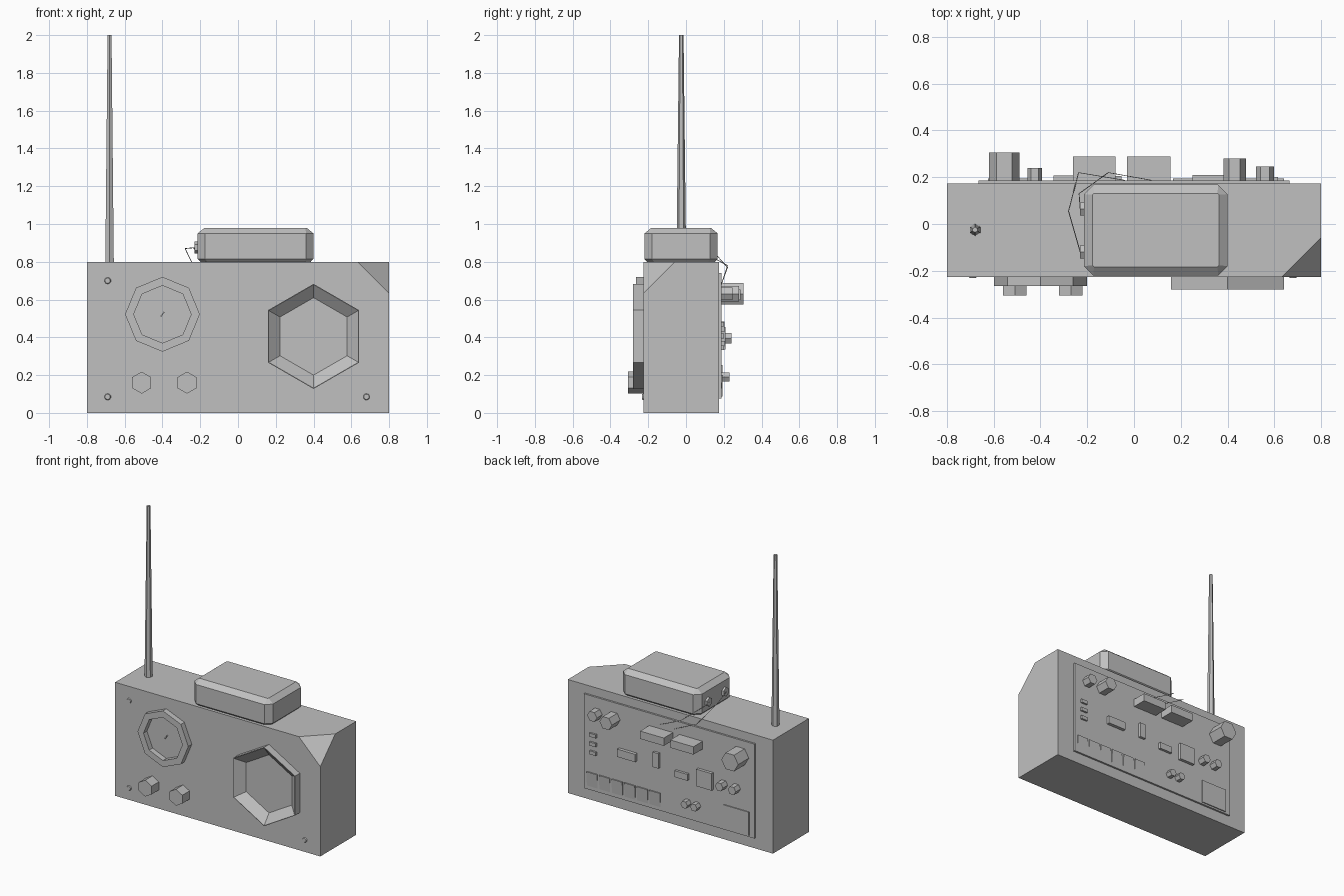
import bpy, bmesh
from math import sin, cos, pi
from mathutils import Vector

cube = bpy.data.objects.get("Cube")
if cube:
    bpy.data.objects.remove(cube)

grey = bpy.data.materials.new("plain_grey")
grey.use_nodes = True
tone = (0.53, 0.53, 0.53, 1)
grey.diffuse_color = tone
grey.node_tree.nodes["Principled BSDF"].inputs["Base Color"].default_value = tone

FRONT, BACK, TOP = -0.226, 0.174, 0.8
BOARD = BACK + 0.013


def finish(name, bm):
    bmesh.ops.recalc_face_normals(bm, faces=bm.faces)
    mesh = bpy.data.meshes.new(name)
    bm.to_mesh(mesh)
    bm.free()
    mesh.materials.append(grey)
    ob = bpy.data.objects.new(name, mesh)
    bpy.context.collection.objects.link(ob)
    return ob


def loft(name, rings, loop=False):
    """Skin a list of equal-sized point rings; cap the ends unless looped."""
    bm = bmesh.new()
    vs = [[bm.verts.new(p) for p in ring] for ring in rings]
    n = len(vs[0])
    pairs = list(zip(vs, vs[1:])) + ([(vs[-1], vs[0])] if loop else [])
    for a, b in pairs:
        for i in range(n):
            j = (i + 1) % n
            bm.faces.new((a[i], a[j], b[j], b[i]))
    if not loop:
        bm.faces.new(vs[0])
        bm.faces.new(vs[-1])
    return finish(name, bm)


def ring(centre, r, n, axis="y", turn=pi / 2):
    x, y, z = centre
    pts = []
    for i in range(n):
        a = turn + 2 * pi * i / n
        c, s = r * cos(a), r * sin(a)
        pts.append({"x": (x, y + c, z + s), "y": (x + c, y, z + s),
                    "z": (x + c, y + s, z)}[axis])
    return pts


def block(name, x, z, w, h, y0, y1):
    def rect(y):
        return [(x + i * w / 2, y, z + j * h / 2)
                for i, j in ((-1, -1), (1, -1), (1, 1), (-1, 1))]
    return loft(name, [rect(y0), rect(y1)])


def post(name, x, z, r, y0, y1, turn=pi / 2):
    return loft(name, [ring((x, y0, z), r, 6, "y", turn),
                       ring((x, y1, z), r, 6, "y", turn)])


# Case with one sliced-off top corner
case = block("case", 0, TOP / 2, 1.6, TOP, FRONT, BACK)
bm = bmesh.new()
bm.from_mesh(case.data)
cut = bmesh.ops.bisect_plane(bm, geom=bm.verts[:] + bm.edges[:] + bm.faces[:],
                             plane_co=(0.8 - 0.167, FRONT, TOP),
                             plane_no=(1, -1, 1), clear_outer=True)
bmesh.ops.holes_fill(bm, edges=bm.edges[:])
bmesh.ops.recalc_face_normals(bm, faces=bm.faces)
bm.to_mesh(case.data)
bm.free()

# Tapered antenna
loft("antenna", [ring((-0.68, -0.025, 0.79), 0.026, 6, "z"),
                 ring((-0.68, -0.025, 2), 0.012, 6, "z")])


# Battery pack on top with chamfered edges
def pack_ring(z, inset, c):
    hx, hy = 0.307 - inset, 0.194 - inset
    return [(0.093 + x, -0.026 + y, z) for x, y in (
        (hx - c, -hy), (hx, c - hy), (hx, hy - c), (hx - c, hy),
        (c - hx, hy), (-hx, hy - c), (-hx, c - hy), (c - hx, -hy))]


loft("battery_pack", [pack_ring(0.8, 0.015, 0.035), pack_ring(0.815, 0, 0.04),
                      pack_ring(0.95, 0, 0.04), pack_ring(0.98, 0.037, 0.006)])
for y in (-0.12, 0.065):
    loft("battery_terminal", [ring((-0.2, y, 0.875), 0.032, 6, "x"),
                              ring((-0.23, y, 0.875), 0.032, 6, "x")])

# Octagonal dial rim and its small pointer
dial = (-0.4, 0.522)
rim = [(0.198, FRONT), (0.198, -0.265), (0.152, -0.265), (0.152, FRONT)]
loft("dial_rim", [ring((dial[0], y, dial[1]), r, 8) for r, y in rim], loop=True)
pointer = block("dial_pointer", 0, 0, 0.006, 0.03, FRONT - 0.01, FRONT)
pointer.location = (dial[0], 0, dial[1])
pointer.rotation_euler = (0, pi / 5, 0)

# Hexagonal speaker horn
horn = [(0.278, FRONT), (0.278, -0.28), (0.274, -0.28), (0.205, FRONT)]
loft("speaker_horn", [ring((0.4, y, 0.405), r, 6) for r, y in horn], loop=True)

# Front knobs and screws
for x in (-0.51, -0.27):
    post("knob", x, 0.16, 0.058, FRONT, -0.306)
for x, z in ((-0.69, 0.7), (-0.69, 0.085), (0.68, 0.085)):
    screw = loft("screw", [ring((x, FRONT + 0.004, z), 0.02, 10),
                           ring((x, FRONT - 0.006, z), 0.014, 10)])

# Circuit board on the back
block("circuit_board", 0, 0.408, 1.33, 0.665, BACK - 0.005, BOARD)

# Upright components: x, z, radius, outer y
for x, z, r, y in ((0.56, 0.63, 0.038, 0.247), (0.43, 0.63, 0.048, 0.28),
                   (-0.555, 0.63, 0.066, 0.305), (-0.425, 0.395, 0.031, 0.24),
                   (-0.525, 0.395, 0.031, 0.24), (-0.145, 0.19, 0.027, 0.23),
                   (-0.22, 0.19, 0.027, 0.23)):
    post("capacitor", x, z, r, BACK, y, 0)

# Box components: name, x, z, width, height, outer y
for name, x, z, w, h, y in (
        ("transformer", 0.063, 0.625, 0.185, 0.055, 0.289),
        ("transformer", -0.17, 0.625, 0.18, 0.055, 0.289),
        ("long_chip", 0.32, 0.405, 0.14, 0.055, 0.21),
        ("tall_chip", 0.095, 0.43, 0.045, 0.105, 0.205),
        ("short_chip", -0.104, 0.375, 0.1, 0.045, 0.205),
        ("square_chip", -0.285, 0.395, 0.12, 0.12, 0.208),
        ("flat_plate", -0.525, 0.17, 0.2, 0.165, 0.194)):
    block(name, x, z, w, h, BACK, y)
for i in range(3):
    block("small_chip", 0.59, 0.345 + i * 0.062, 0.05, 0.025, BACK, 0.2)

# Row of contact strips, sloping into the board at the bottom
for i in range(6):
    x = 0.6 - i * 0.098
    l, r = x - 0.042, x + 0.042
    loft("contact_strip", [
        [(px, BOARD - 0.003, 0.1), (px, BOARD - 0.003, 0.2),
         (px, BOARD + 0.008, 0.2), (px, BOARD, 0.1)] for px in (l, r)])

# Thin wires from the battery terminals to the board
paths = ([(-0.23, -0.12, 0.875), (-0.28, 0.055, 0.87), (-0.237, 0.22, 0.78), (-0.04, BOARD, 0.68)],
         [(-0.23, 0.065, 0.875), (-0.235, 0.13, 0.87), (-0.11, 0.22, 0.77), (0.075, BOARD, 0.68)])
for path in paths:
    curve = bpy.data.curves.new("wire", "CURVE")
    curve.dimensions = "3D"
    curve.bevel_depth = 0.002
    curve.bevel_resolution = 0
    spline = curve.splines.new("POLY")
    spline.points.add(len(path) - 1)
    for pt, co in zip(spline.points, path):
        pt.co = (*Vector(co), 1)
    curve.materials.append(grey)
    bpy.context.collection.objects.link(bpy.data.objects.new("wire", curve))
